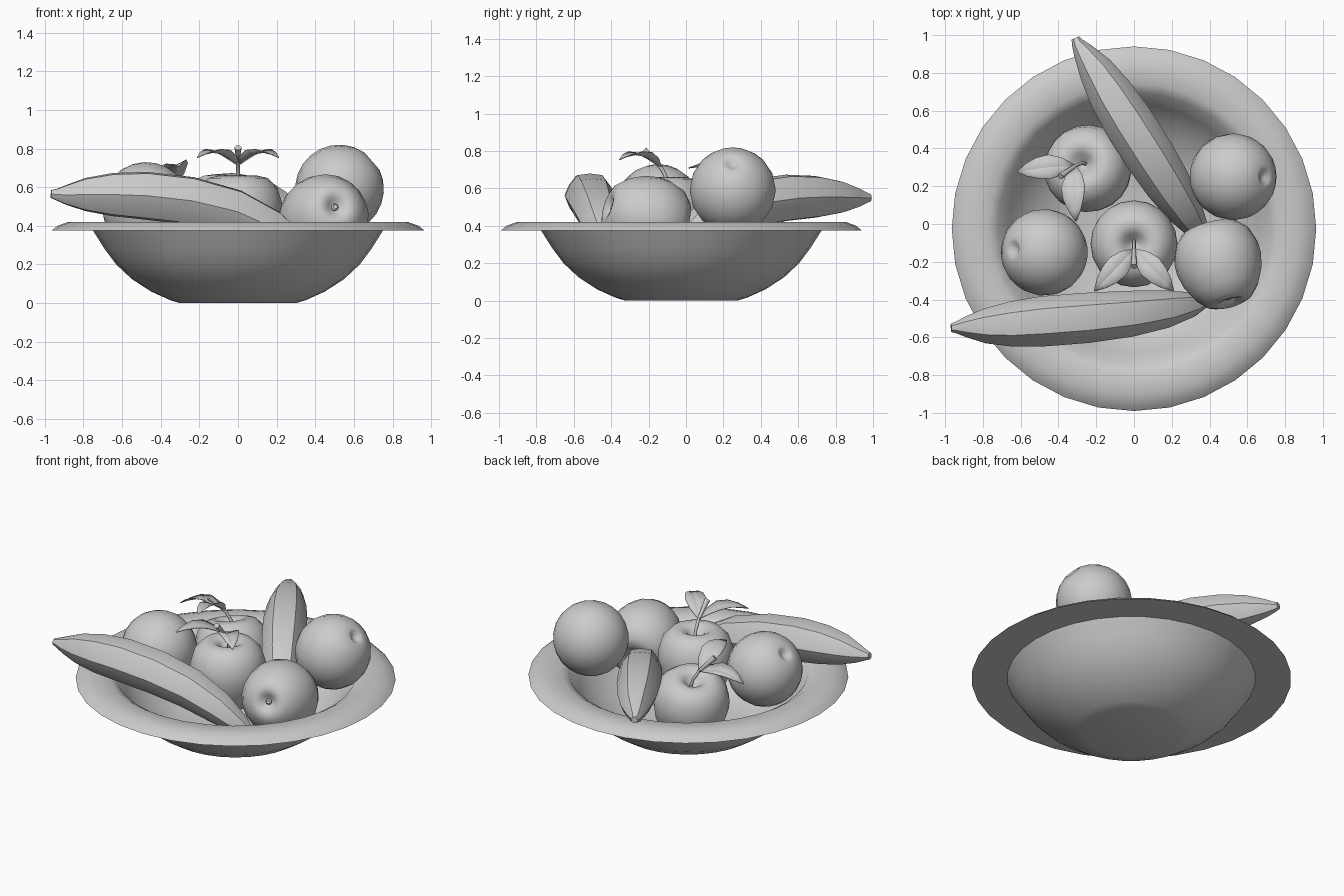
import bpy, bmesh
from math import sin, cos, pi, radians
from mathutils import Vector, Matrix

cube = bpy.data.objects.get("Cube")
if cube:
    bpy.data.objects.remove(cube)

grey = bpy.data.materials.new("plain_grey")
grey.use_nodes = True
GREY = (0.6, 0.6, 0.6, 1)
grey.diffuse_color = GREY
grey.node_tree.nodes["Principled BSDF"].inputs["Base Color"].default_value = GREY


def skin(name, rings, matrix=Matrix(), closed=True, caps=False, angle=50):
    """Join successive rings of points into one smooth surface."""
    bm = bmesh.new()
    rows = [[bm.verts.new(p) for p in ring] for ring in rings]
    n = len(rows[0])
    for a, b in zip(rows, rows[1:]):
        for i in range(n if closed else n - 1):
            j = (i + 1) % n
            bm.faces.new((a[i], a[j], b[j], b[i]))
    if caps:
        bm.faces.new(rows[0])
        bm.faces.new(rows[-1])
    bmesh.ops.remove_doubles(bm, verts=bm.verts, dist=1e-5)
    bmesh.ops.recalc_face_normals(bm, faces=bm.faces)
    mesh = bpy.data.meshes.new(name)
    bm.to_mesh(mesh)
    bm.free()
    mesh.materials.append(grey)
    ob = bpy.data.objects.new(name, mesh)
    ob.matrix_world = matrix
    bpy.context.collection.objects.link(ob)
    bpy.ops.object.select_all(action='DESELECT')
    ob.select_set(True)
    bpy.context.view_layer.objects.active = ob
    bpy.ops.object.shade_smooth_by_angle(angle=radians(angle))
    return ob


def lathe(name, profile, sides, matrix=Matrix(), angle=50):
    turns = [2 * pi * i / sides for i in range(sides)]
    rings = [[(r * cos(t), r * sin(t), z) for t in turns] for r, z in profile]
    return skin(name, rings, matrix, angle=angle)


def tube(name, path, radii, sides, matrix=Matrix(), ridge=1.0, angle=50):
    """Sweep a ring along a path; ridge below 1 pulls in alternate points."""
    pts = [Vector(p) for p in path]
    rings = []
    for k, p in enumerate(pts):
        along = pts[min(k + 1, len(pts) - 1)] - pts[max(k - 1, 0)]
        side = along.cross(Vector((0.01, 0, 1))).normalized()
        up = side.cross(along).normalized()
        ring = []
        for i in range(sides):
            t = 2 * pi * i / sides
            r = radii[k] * (ridge if i % 2 else 1)
            ring.append(p + (side * cos(t) + up * sin(t)) * r)
        rings.append(ring)
    return skin(name, rings, matrix, caps=True, angle=angle)


def aimed(loc, direction, track='Z'):
    return Matrix.Translation(loc) @ Vector(direction).to_track_quat(track, 'Y').to_matrix().to_4x4()


# Bowl: outer wall, flat rim, inner wall
lathe("bowl", [(0, 0), (.3, 0), (.35, .015), (.45, .06), (.55, .125), (.63, .2),
               (.69, .28), (.75, .375), (.965, .375), (.935, .4), (.88, .42),
               (.77, .42), (.72, .39), (.66, .29), (.6, .215), (.52, .145),
               (.42, .085), (.33, .05), (0, .045)],
      32, Matrix.Translation((0, -.025, 0)))

# Oranges: spheres with a dimple at the pole
R = .23
orange = [(0, R - .03), (.02, R - .026), (.04, R - .011)]
orange += [(R * sin(pi * i / 12), R * cos(pi * i / 12)) for i in range(1, 13)]
lathe("orange_left", orange, 20, aimed((.525, .25, .59), (.75, 0, .65)))
lathe("orange_right", orange, 20, aimed((-.475, -.15, .5), (-.72, .08, .66)))

# Apples: lathed body with hollows at both ends
APPLE = [(0, .12), (.025, .135), (.055, .18), (.1, .205), (.155, .192), (.205, .14),
         (.229, .06), (.23, 0), (.213, -.08), (.175, -.155), (.125, -.21),
         (.085, -.225), (.055, -.218), (.035, -.2), (0, -.175)]


def leaf(name, matrix, side):
    base, tip = Vector((0, -.03, .26)), Vector((.21 * side, -.25, .3))
    along = tip - base
    across = along.cross(Vector((0, 0, 1))).normalized()
    rows = []
    for t, w in ((0, .008), (.18, .045), (.4, .064), (.62, .055), (.82, .034), (1, .003)):
        mid = base + along * t + Vector((0, 0, .045 * sin(pi * t)))
        lift = Vector((0, 0, .3 * w))
        rows.append([mid - across * w + lift, mid, mid + across * w + lift])
    ob = skin(name, rows, matrix, closed=False, angle=25)
    thick = ob.modifiers.new("thickness", 'SOLIDIFY')
    thick.thickness = .004


def leafy_apple(label, matrix):
    lathe("apple_" + label, APPLE, 20, matrix)
    tube("stem_" + label, [(0, .015, .11), (0, .005, .19), (0, -.025, .25),
                           (0, -.07, .3), (0, -.12, .35)],
         [.011, .01, .01, .012, .018], 8, matrix)
    leaf("leaf_left_" + label, matrix, 1)
    leaf("leaf_right_" + label, matrix, -1)


leafy_apple("middle", Matrix.Translation((0, -.105, .455)))
leafy_apple("back", Matrix.Translation((-.24, .29, .37))
            @ Matrix.Rotation(radians(15), 4, Vector((-.6, -.8, 0)))
            @ Matrix.Rotation(radians(-40), 4, 'Z'))

# Apple lying on its side with the blossom end forward
lying = aimed((.45, -.21, .44), (.25, -.9, .28), '-Z')
lathe("apple_lying", APPLE, 20, lying)
lathe("blossom_end", [(0, -.17), (.016, -.17), (.02, -.2), (.012, -.207), (0, -.198)], 8, lying)

# Bananas: ridged tubes with a blunt stub at each end
GIRTH = [.022, .032, .055, .092, .12, .133, .133, .122, .1, .065, .025]
FRONT = [(-.968, -.55, .565), (-.94, -.548, .562), (-.89, -.545, .56), (-.79, -.54, .562),
         (-.65, -.53, .562), (-.48, -.515, .556), (-.25, -.497, .53), (-.02, -.475, .475),
         (.17, -.45, .39), (.31, -.425, .3), (.4, -.4, .22)]
BACK = [(-.31, .985, .55), (-.3, .96, .55), (-.27, .915, .55), (-.205, .82, .553),
        (-.125, .69, .555), (-.03, .54, .55), (.085, .36, .525), (.18, .21, .475),
        (.265, .08, .4), (.33, -.02, .31), (.37, -.09, .23)]
for label, path in (("front", FRONT), ("back", BACK)):
    tube("banana_" + label, path, GIRTH, 12, ridge=.93, angle=40)
